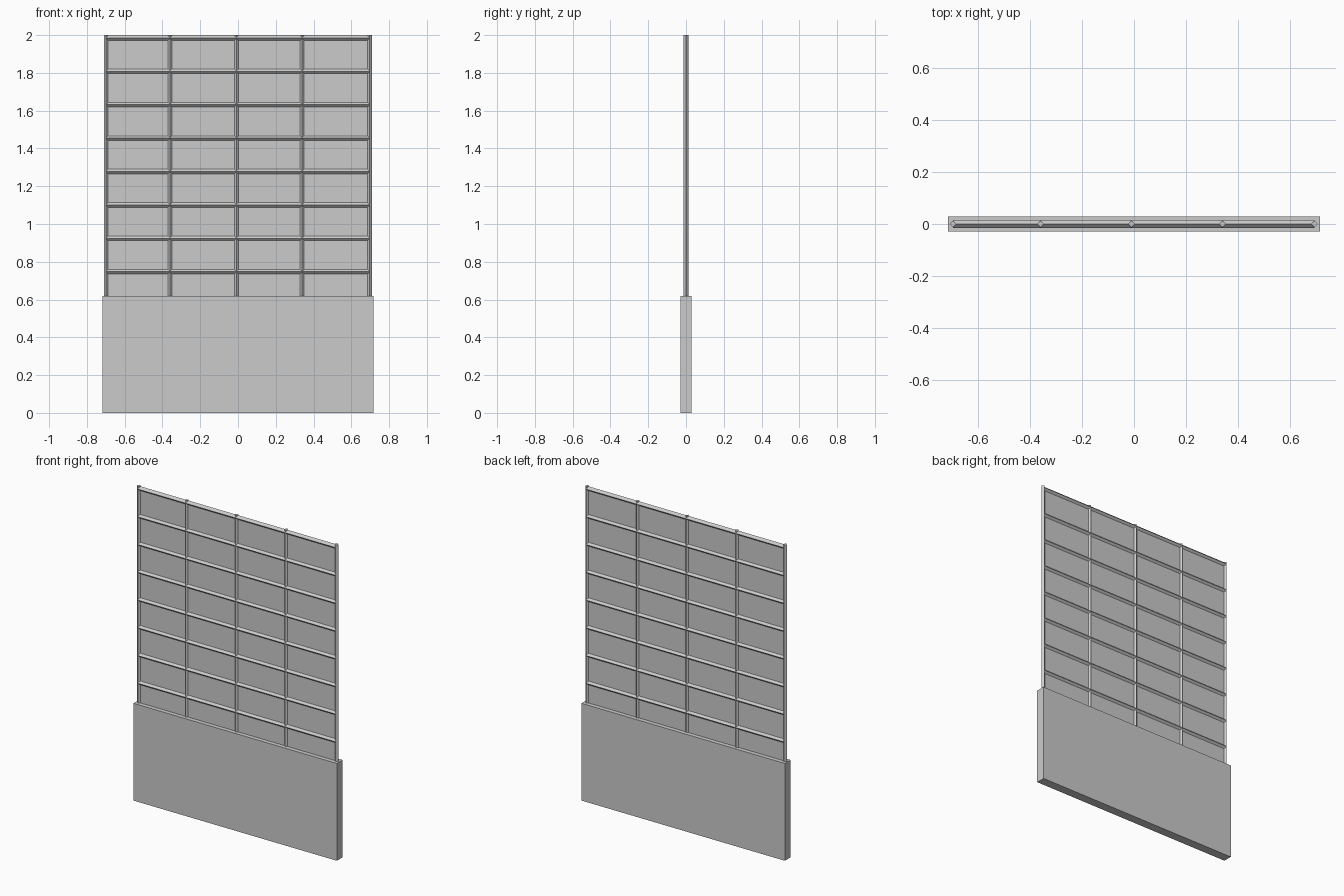
import bpy
from math import pi

if "Cube" in bpy.data.objects:
    bpy.data.objects.remove(bpy.data.objects["Cube"])


def box(name, x, y, z):
    # axis-aligned box from (min, max) ranges
    bpy.ops.mesh.primitive_cube_add(
        size=1, location=[(a + b) / 2 for a, b in (x, y, z)])
    ob = bpy.context.object
    ob.name = name
    ob.scale = [b - a for a, b in (x, y, z)]
    bpy.ops.object.transform_apply(location=False, rotation=False, scale=True)
    return ob


def bar(name, radius, length, location, horizontal=False):
    # square bar turned on its corner; vertical, or lying along x
    bpy.ops.mesh.primitive_cylinder_add(
        vertices=4, radius=radius, depth=length, location=location,
        rotation=(0, pi / 2 if horizontal else 0, 0))
    ob = bpy.context.object
    ob.name = name
    return ob


# solid lower wall
BASE_TOP = 0.62
box("lower_wall", (-0.717, 0.717), (-0.029, 0.029), (0, BASE_TOP))

# thin pane filling the lattice
box("window_pane", (-0.698, 0.695), (-0.002, 0.002), (BASE_TOP, 1.985))

# upright mullions
for i, x in enumerate((-0.698, -0.36, -0.009, 0.34, 0.696)):
    bar(f"mullion_{i + 1}", 0.0125, 2.0 - BASE_TOP,
        (x, 0, (2.0 + BASE_TOP) / 2))

# horizontal glazing rails
for i in range(8):
    bar(f"glazing_rail_{i + 1}", 0.0145, 1.394,
        (-0.001, 0, 1.985 - i * 0.1768), horizontal=True)
